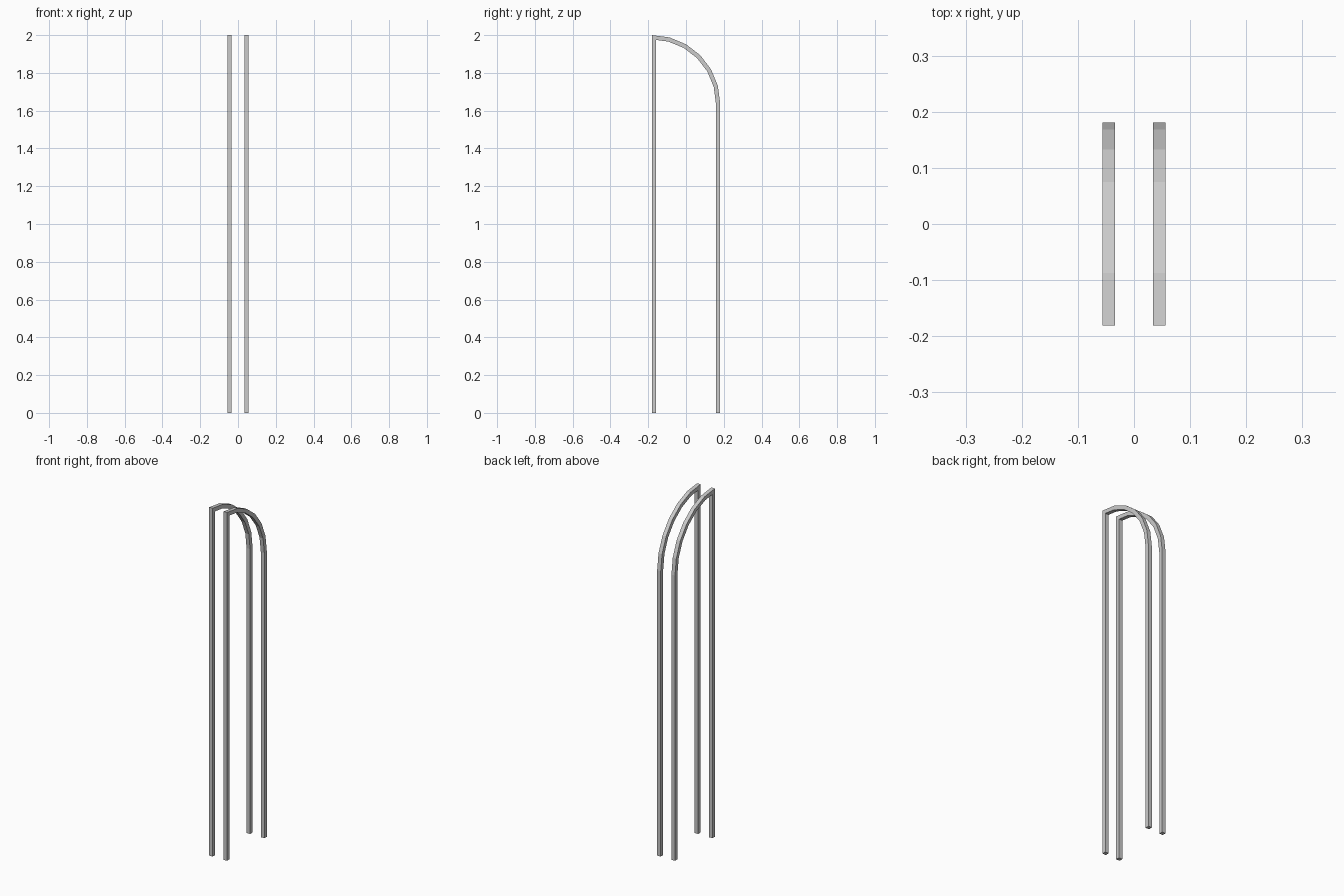
import bpy, bmesh, math
from mathutils import Vector

if "Cube" in bpy.data.objects:
    bpy.data.objects.remove(bpy.data.objects["Cube"])

HALF = 0.181      # half depth of the frame
BAR = 0.0225      # square bar thickness
HEIGHT = 2.0
RADIUS = 2 * HALF
SEGMENTS = 6


def outer_path():
    # front post, quarter arch, rear post in the (y, z) plane
    pts = [Vector((-HALF, 0))]
    for i in range(SEGMENTS + 1):
        a = math.radians(90) * i / SEGMENTS
        pts.append(Vector((-HALF + RADIUS * math.sin(a),
                           HEIGHT - RADIUS + RADIUS * math.cos(a))))
    pts.append(Vector((HALF, 0)))
    return pts


def inset(pts, t):
    # mitred offset to the inside of the path
    normals = []
    for a, b in zip(pts, pts[1:]):
        d = (b - a).normalized()
        normals.append(Vector((d.y, -d.x)))
    result = []
    for i, p in enumerate(pts):
        n0 = normals[max(i - 1, 0)]
        n1 = normals[min(i, len(normals) - 1)]
        result.append(p + (n0 + n1) * (t / (1 + n0.dot(n1))))
    return result


def arched_frame(name, x):
    outer = outer_path()
    inner = inset(outer, BAR)
    bm = bmesh.new()
    rings = []
    for o, i in zip(outer, inner):
        rings.append([bm.verts.new((x + s * BAR / 2, p.x, p.y))
                      for s, p in ((-1, o), (1, o), (1, i), (-1, i))])
    for a, b in zip(rings, rings[1:]):
        for k in range(4):
            m = (k + 1) % 4
            bm.faces.new((a[k], a[m], b[m], b[k]))
    bm.faces.new(rings[0])
    bm.faces.new(rings[-1])
    bmesh.ops.recalc_face_normals(bm, faces=bm.faces)
    mesh = bpy.data.meshes.new(name)
    bm.to_mesh(mesh)
    bm.free()
    obj = bpy.data.objects.new(name, mesh)
    bpy.context.collection.objects.link(obj)


# two matching arched bars side by side
for name, x in (("left_arched_frame", -0.0453), ("right_arched_frame", 0.0453)):
    arched_frame(name, x)
